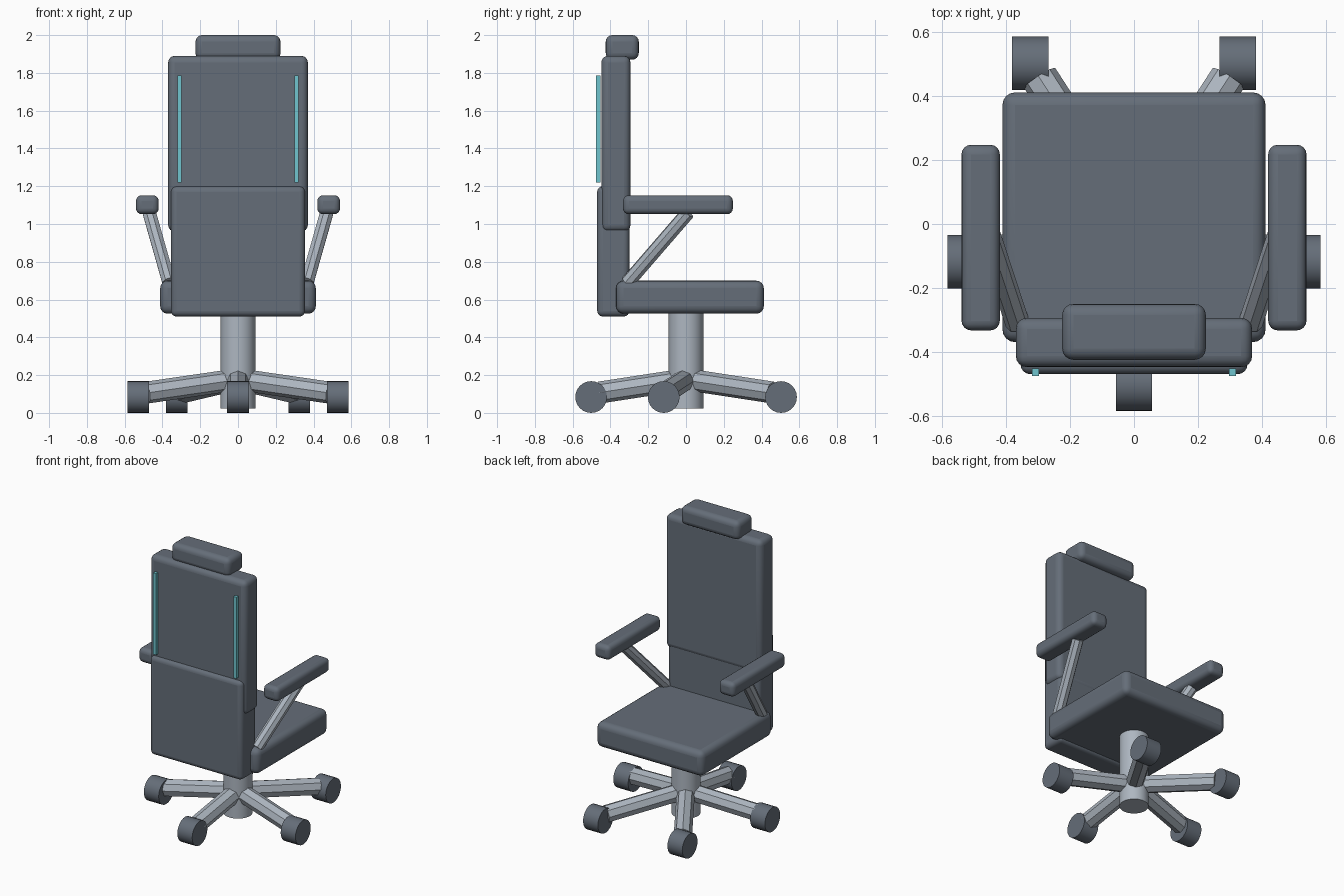
import bpy
from math import radians
from mathutils import Vector

cube = bpy.data.objects.get("Cube")
if cube:
    bpy.data.objects.remove(cube, do_unlink=True)


def material(name, rgb):
    mat = bpy.data.materials.new(name)
    mat.use_nodes = True
    mat.diffuse_color = (*rgb, 1)
    mat.node_tree.nodes["Principled BSDF"].inputs["Base Color"].default_value = (*rgb, 1)
    return mat


SLATE = material("slate upholstery", (0.13, 0.155, 0.19))
METAL = material("grey metal", (0.42, 0.47, 0.53))
TEAL = material("teal trim", (0.16, 0.56, 0.62))


def box(name, x, y, z, mat, bevel=0.0):
    """Box from its extents, with optional soft rounded edges."""
    ranges = (x, y, z)
    bpy.ops.mesh.primitive_cube_add(size=1, location=[(a + b) / 2 for a, b in ranges])
    obj = bpy.context.object
    obj.name = name
    obj.scale = [b - a for a, b in ranges]
    bpy.ops.object.transform_apply(location=False, rotation=False, scale=True)
    obj.data.materials.append(mat)
    if bevel:
        mod = obj.modifiers.new("soft edges", "BEVEL")
        mod.width = bevel
        mod.segments = 4
        bpy.ops.object.shade_smooth_by_angle(angle=radians(40))
    return obj


def rod(name, start, end, radius, sides, mat, smooth=False):
    """Cylinder between two points."""
    start, end = Vector(start), Vector(end)
    axis = end - start
    bpy.ops.mesh.primitive_cylinder_add(
        vertices=sides, radius=radius, depth=axis.length, location=(start + end) / 2,
        rotation=axis.to_track_quat("Z", "Y").to_euler())
    obj = bpy.context.object
    obj.name = name
    obj.data.materials.append(mat)
    if smooth:
        bpy.ops.object.shade_smooth_by_angle(angle=radians(30))
    return obj


# Cushions
box("seat", (-0.412, 0.412), (-0.37, 0.412), (0.525, 0.70), SLATE, 0.04)
box("lower_backrest", (-0.355, 0.355), (-0.47, -0.30), (0.51, 1.20), SLATE, 0.03)
box("upper_backrest", (-0.37, 0.37), (-0.448, -0.294), (0.96, 1.89), SLATE, 0.035)
box("headrest", (-0.225, 0.225), (-0.425, -0.25), (1.87, 2.0), SLATE, 0.035)

# Armrests, their struts and the trim strips on the back
for side, s in (("left", 1), ("right", -1)):
    box(side + "_armrest", sorted((s * 0.42, s * 0.54)), (-0.333, 0.248),
        (1.052, 1.152), SLATE, 0.03)
    rod(side + "_arm_strut", (s * 0.365, -0.31, 0.69), (s * 0.47, 0.01, 1.06),
        0.038, 8, METAL)
    box(side + "_trim_strip", sorted((s * 0.298, s * 0.32)), (-0.476, -0.453),
        (1.22, 1.787), TEAL)

# Central column
rod("column", (0, 0, 0.022), (0, 0, 0.58), 0.092, 32, METAL, True)

# Five legs, each ending in a caster
feet = [(0, -0.502), (0.527, -0.118), (0.325, 0.503), (-0.325, 0.503), (-0.527, -0.118)]
for i, (x, y) in enumerate(feet, 1):
    rod(f"leg_{i}", (0, 0, 0.178), (x * 0.91, y * 0.91, 0.108), 0.058, 8, METAL)
    rod(f"caster_{i}", (x - 0.057, y, 0.084), (x + 0.057, y, 0.084), 0.084, 24, SLATE, True)
